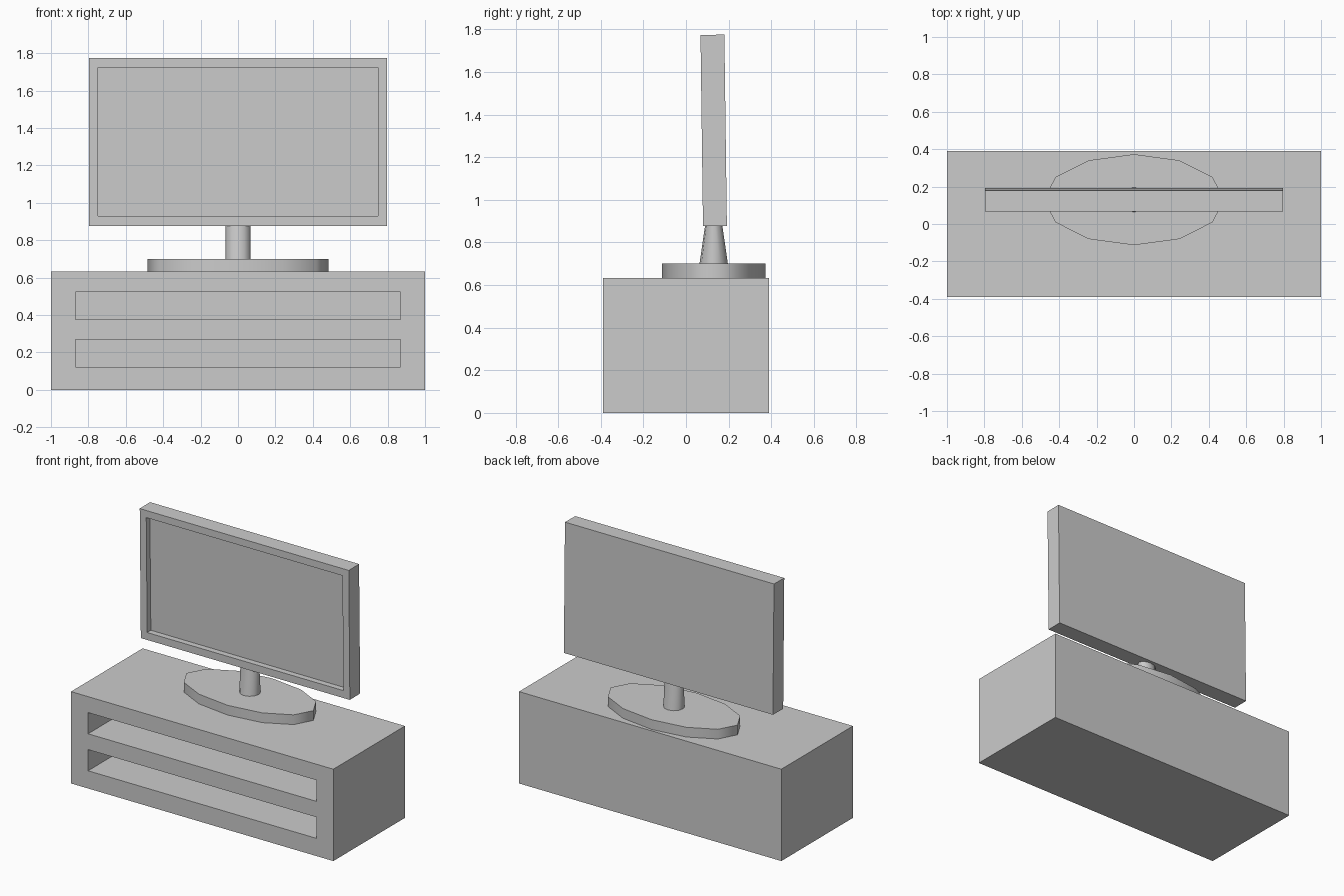
import bpy, bmesh, math

if "Cube" in bpy.data.objects:
    bpy.data.objects.remove(bpy.data.objects["Cube"], do_unlink=True)

grey = bpy.data.materials.new("neutral_grey")
grey.use_nodes = True
colour = (0.6, 0.6, 0.6, 1)
grey.diffuse_color = colour
grey.node_tree.nodes["Principled BSDF"].inputs["Base Color"].default_value = colour


def finish(bm, name):
    me = bpy.data.meshes.new(name)
    bm.to_mesh(me)
    bm.free()
    me.materials.append(grey)
    ob = bpy.data.objects.new(name, me)
    bpy.context.collection.objects.link(ob)
    return ob


def box(name, size, centre, cuts=()):
    """Box whose front is carved by (size, centre) recesses."""
    bm = bmesh.new()
    bmesh.ops.create_cube(bm, size=1)
    bmesh.ops.scale(bm, vec=size, verts=bm.verts)
    ob = finish(bm, name)
    ob.location = centre
    for cut_size, cut_centre in cuts:
        cutter = box("cutter", cut_size, cut_centre)
        mod = ob.modifiers.new("recess", "BOOLEAN")
        mod.operation, mod.solver, mod.object = "DIFFERENCE", "EXACT", cutter
        bpy.context.view_layer.objects.active = ob
        bpy.ops.object.modifier_apply(modifier=mod.name)
        bpy.data.objects.remove(cutter, do_unlink=True)
    return ob


def column(name, radii, top_radii, z0, z1, y):
    """Twelve-sided column with elliptical ends and smooth sides."""
    bm = bmesh.new()
    bmesh.ops.create_cone(bm, cap_ends=True, segments=12, radius1=1, radius2=1, depth=1)
    for v in bm.verts:
        rx, ry = top_radii if v.co.z > 0 else radii
        v.co = (v.co.x * rx, y + v.co.y * ry, z1 if v.co.z > 0 else z0)
    for f in bm.faces:
        f.smooth = len(f.verts) == 4
    for e in bm.edges:
        e.smooth = all(f.smooth for f in e.link_faces)
    return finish(bm, name)


# Cabinet with two open shelves
shelves = [((1.74, 0.74, 0.146), (0, -0.04 - 0.02, z)) for z in (0.195, 0.45)]
box("cabinet", (2, 0.78, 0.633), (0, 0, 0.3165), shelves)

# Oval stand and flattened neck
column("stand_base", (0.484, 0.243), (0.484, 0.243), 0.633, 0.7, 0.13)
column("stand_neck", (0.067, 0.068), (0.067, 0.036), 0.69, 0.91, 0.13)

# Slightly tilted display with a recessed screen
display = box("display", (1.594, 0.112, 0.897), (0, 0.13, 1.326),
              [((1.496, 0.08, 0.796), (0, 0.13 - 0.056, 1.327))])
display.rotation_euler.x = math.radians(0.75)
